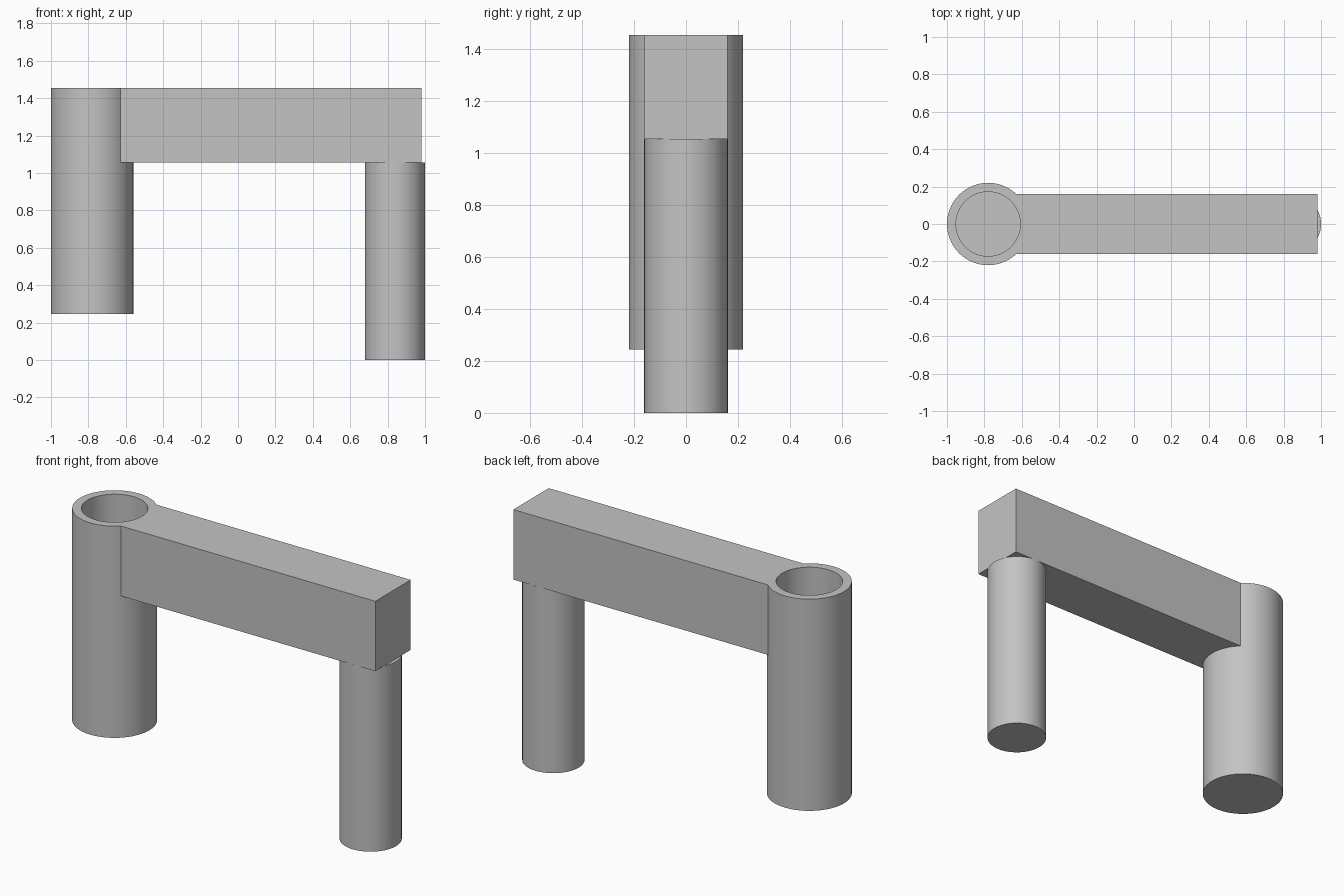
import bpy
import math

cube = bpy.data.objects.get("Cube")
if cube:
    bpy.data.objects.remove(cube, do_unlink=True)

GREY = (0.55, 0.55, 0.55, 1.0)
grey = bpy.data.materials.new("plain_grey")
grey.use_nodes = True
grey.diffuse_color = GREY
grey.node_tree.nodes["Principled BSDF"].inputs["Base Color"].default_value = GREY

TOP, ARM_BOTTOM = 1.455, 1.055
TUBE_X, PEG_X = -0.78, 0.839


def finish(obj, name):
    obj.name = name
    obj.data.materials.clear()
    obj.data.materials.append(grey)
    return obj


def cylinder(name, x, radius, bottom, top):
    bpy.ops.mesh.primitive_cylinder_add(
        vertices=96, radius=radius, depth=top - bottom,
        location=(x, 0, (bottom + top) / 2))
    return finish(bpy.context.object, name)


def box(name, x0, x1, width, bottom, top):
    bpy.ops.mesh.primitive_cube_add(
        size=1, location=((x0 + x1) / 2, 0, (bottom + top) / 2))
    obj = bpy.context.object
    obj.scale = (x1 - x0, width, top - bottom)
    bpy.ops.object.transform_apply(location=False, rotation=False, scale=True)
    return finish(obj, name)


def combine(target, tool, operation):
    tool.hide_render = True
    mod = target.modifiers.new(operation.title(), "BOOLEAN")
    mod.operation = operation
    mod.solver = "EXACT"
    mod.object = tool
    bpy.context.view_layer.objects.active = target
    bpy.ops.object.modifier_apply(modifier=mod.name)
    bpy.data.objects.remove(tool, do_unlink=True)


def shade(obj):
    bpy.ops.object.select_all(action="DESELECT")
    obj.select_set(True)
    bpy.context.view_layer.objects.active = obj
    bpy.ops.object.shade_smooth_by_angle(angle=math.radians(30))


# Socket tube joined to the horizontal arm, with a blind bore from the top
body = cylinder("socket_and_arm", TUBE_X, 0.22, 0.245, TOP)
combine(body, box("arm", TUBE_X, 0.98, 0.32, ARM_BOTTOM, TOP), "UNION")
combine(body, cylinder("bore", TUBE_X, 0.172, 0.4, TOP + 0.1), "DIFFERENCE")
shade(body)

# Solid peg hanging under the far end of the arm
peg = cylinder("peg", PEG_X, 0.161, 0, ARM_BOTTOM)
shade(peg)
